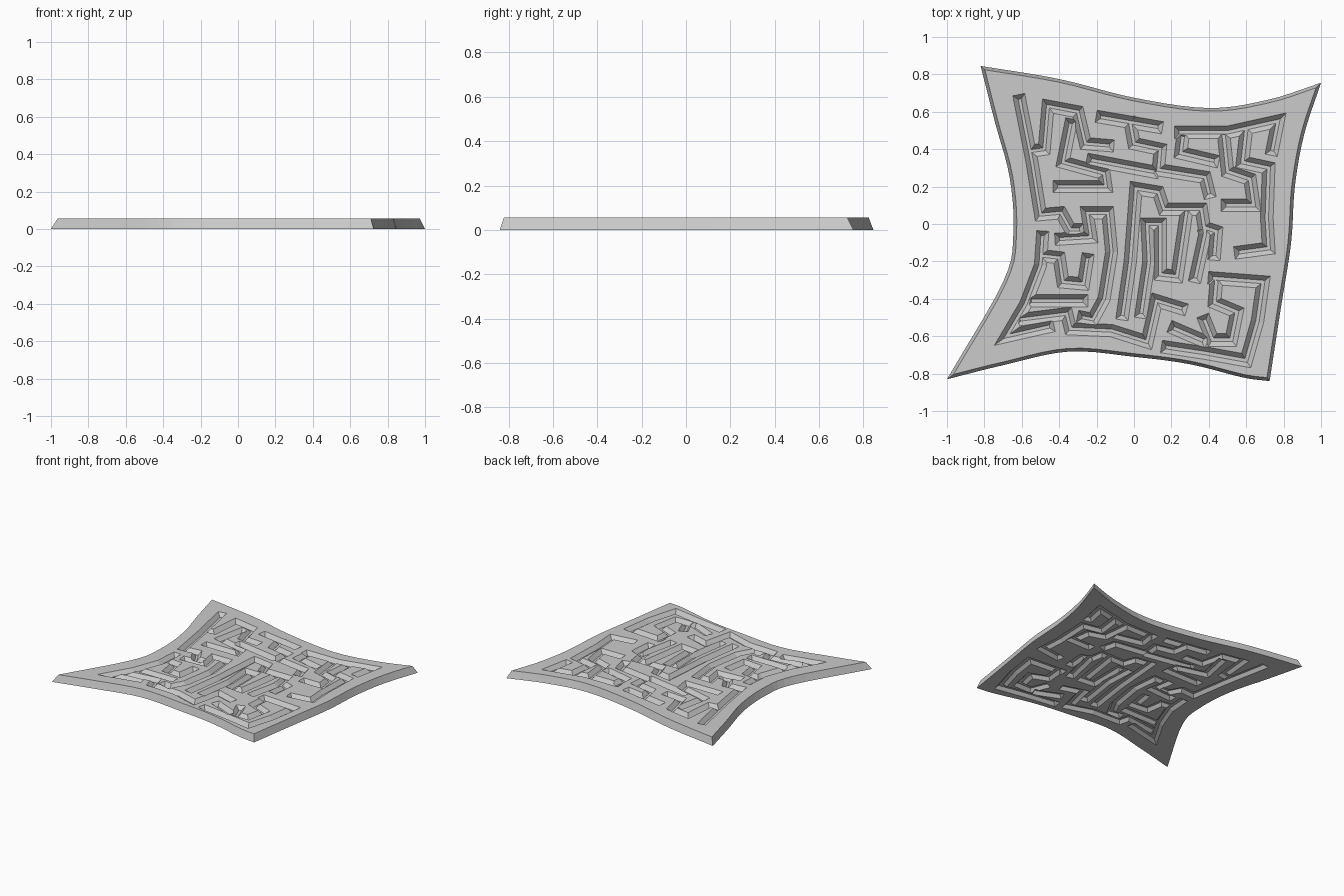
import bpy, bmesh
from mathutils import Vector

if "Cube" in bpy.data.objects:
    bpy.data.objects.remove(bpy.data.objects["Cube"])

H = 0.055        # plate thickness
DRAFT = 0.017    # how far the rim leans in from bottom to top


def curve_side(pts, n=5):
    """Catmull-Rom samples through pts, last point left out."""
    p = [Vector(q) for q in pts]
    p = [2 * p[0] - p[1]] + p + [2 * p[-1] - p[-2]]
    out = []
    for i in range(1, len(p) - 2):
        a, b, c, d = p[i - 1:i + 3]
        for k in range(n):
            t = k / n
            out.append(0.5 * (2 * b + (c - a) * t + (2 * a - 5 * b + 4 * c - d) * t * t
                              + (3 * b - a - 3 * c + d) * t ** 3))
    return out


def offset(pts, dist, closed):
    """Mitred offset to the left of a polyline; open ends are extended."""
    n, out = len(pts), []
    for i, p in enumerate(pts):
        if closed or 0 < i < n - 1:
            d0 = (p - pts[i - 1]).normalized()
            d1 = (pts[(i + 1) % n] - p).normalized()
        else:
            d0 = d1 = ((pts[1] - p) if i == 0 else (p - pts[i - 1])).normalized()
        n0, n1 = Vector((-d0.y, d0.x)), Vector((-d1.y, d1.x))
        q = p + (n0 + n1) * dist / (1 + n0.dot(n1))
        if not closed and i in (0, n - 1):
            q += d0 * abs(dist) * (-1 if i == 0 else 1)
        out.append(q)
    return out


def loft(bm, low, high, z0, z1, strip=False):
    """Closed solid between two outlines; strip caps are made of quads."""
    a = [bm.verts.new((p.x, p.y, z0)) for p in low]
    b = [bm.verts.new((p.x, p.y, z1)) for p in high]
    m = len(a)
    for i in range(m):
        j = (i + 1) % m
        bm.faces.new((a[i], a[j], b[j], b[i]))
    caps = [range(m)]
    if strip:
        caps = [(i, i + 1, m - 2 - i, m - 1 - i) for i in range(m // 2 - 1)]
    for q in caps:
        bm.faces.new([a[t] for t in reversed(q)])
        bm.faces.new([b[t] for t in q])


def to_object(bm, name):
    bmesh.ops.recalc_face_normals(bm, faces=bm.faces)
    me = bpy.data.meshes.new(name)
    bm.to_mesh(me)
    bm.free()
    ob = bpy.data.objects.new(name, me)
    bpy.context.collection.objects.link(ob)
    return ob


# warped plate outline, counter-clockwise
BL, BR, TR, TL = (-1, -.83), (.725, -.84), (1, .755), (-.82, .845)
sides = [
    [BL, (-.7, -.755), (-.35, -.682), (0, -.71), (.3, -.75), (.58, -.82), BR],
    [BR, (.785, -.45), (.84, -.1), (.86, .2), (.91, .48), TR],
    [TR, (.72, .665), (.4, .62), (0, .675), (-.4, .775), TL],
    [TL, (-.745, .55), (-.665, .25), (-.645, -.05), (-.7, -.31), BL],
]
outline = [p for s in sides for p in curve_side(s)]
bm = bmesh.new()
loft(bm, outline, offset(outline, DRAFT, True), 0, H)
plate = to_object(bm, "maze_plate")

# groove centre lines, left half
left_slots = [
    [(-.61, .66), (-.545, .33), (-.50, .05), (-.39, .06), (-.34, -.03), (-.30, -.03)],
    [(-.55, .39), (-.48, .40), (-.46, .63), (-.30, .60), (-.26, .43), (-.14, .42)],
    [(-.39, -.08), (-.23, -.07), (-.25, .06), (-.14, .06), (-.12, -.15), (-.16, -.40), (-.22, -.51), (-.27, -.50)],
    [(-.34, .53), (-.38, .33), (-.16, .27), (-.15, .20), (-.40, .20)],
    [(-.49, -.07), (-.50, -.22), (-.58, -.43), (-.68, -.60), (-.46, -.55)],
    [(-.49, -.17), (-.40, -.18), (-.38, -.31), (-.27, -.32), (-.25, -.19)],
    [(-.54, -.41), (-.28, -.41)],
    [(-.60, -.51), (-.36, -.48), (-.34, -.56), (-.12, -.57), (.07, -.63), (.12, -.41), (.25, -.45)],
]
# groove centre lines, right half
right_slots = [
    [(-.17, .57), (.12, .52)],
    [(-.02, .54), (.00, .43), (.14, .40), (.13, .29), (.38, .25), (.40, .17)],
    [(-.22, .34), (.10, .28)],
    [(-.06, -.48), (-.02, -.20), (.01, .19), (.13, .17), (.16, .08), (.36, .08), (.38, -.05), (.33, -.28)],
    [(.04, -.47), (.08, -.20), (.07, .00), (.14, .00), (.14, -.27), (.23, -.28), (.28, .06)],
    [(.38, -.02), (.44, -.04), (.43, -.16)],
    [(.25, .49), (.50, .49), (.77, .55), (.74, .40)],
    [(.26, .46), (.25, .38), (.42, .34)],
    [(.48, .47), (.50, .28), (.62, .24), (.64, .10), (.50, .10)],
    [(.60, .50), (.58, .33), (.72, .30), (.71, .03), (.72, -.13), (.57, -.15)],
    [(.43, -.29), (.69, -.31), (.66, -.52), (.60, -.73), (.38, -.69), (.18, -.66)],
    [(.44, -.31), (.43, -.42), (.55, -.47), (.52, -.62), (.42, -.62), (.38, -.52)],
    [(.22, -.56), (.36, -.62)],
]


def cut(name, z_open, w_open, z_floor, w_floor):
    """Groove running in from z_open to z_floor, narrowing as it goes."""
    bm = bmesh.new()
    for k, path in enumerate(left_slots + right_slots):
        pts = [Vector(p) for p in path]
        rings = []
        for w in (w_open, w_floor):
            w += 0.00007 * k
            rings.append(offset(pts, -w, False) + offset(pts, w, False)[::-1])
        loft(bm, *rings, z_open, z_floor, True)
    bmesh.ops.recalc_face_normals(bm, faces=bm.faces)
    cutter = to_object(bm, name)
    cutter.hide_render = True
    mod = plate.modifiers.new(name, 'BOOLEAN')
    mod.operation = 'DIFFERENCE'
    mod.solver = 'EXACT'
    mod.use_self = True
    mod.object = cutter
    bpy.context.view_layer.objects.active = plate
    bpy.ops.object.modifier_apply(modifier=mod.name)
    bpy.data.objects.remove(cutter)


# grooves from above and from below, meeting in a thin web
cut("top_groove", H + .01, .041, .026, .008)
cut("bottom_groove", -.01, .041, .023, .012)
